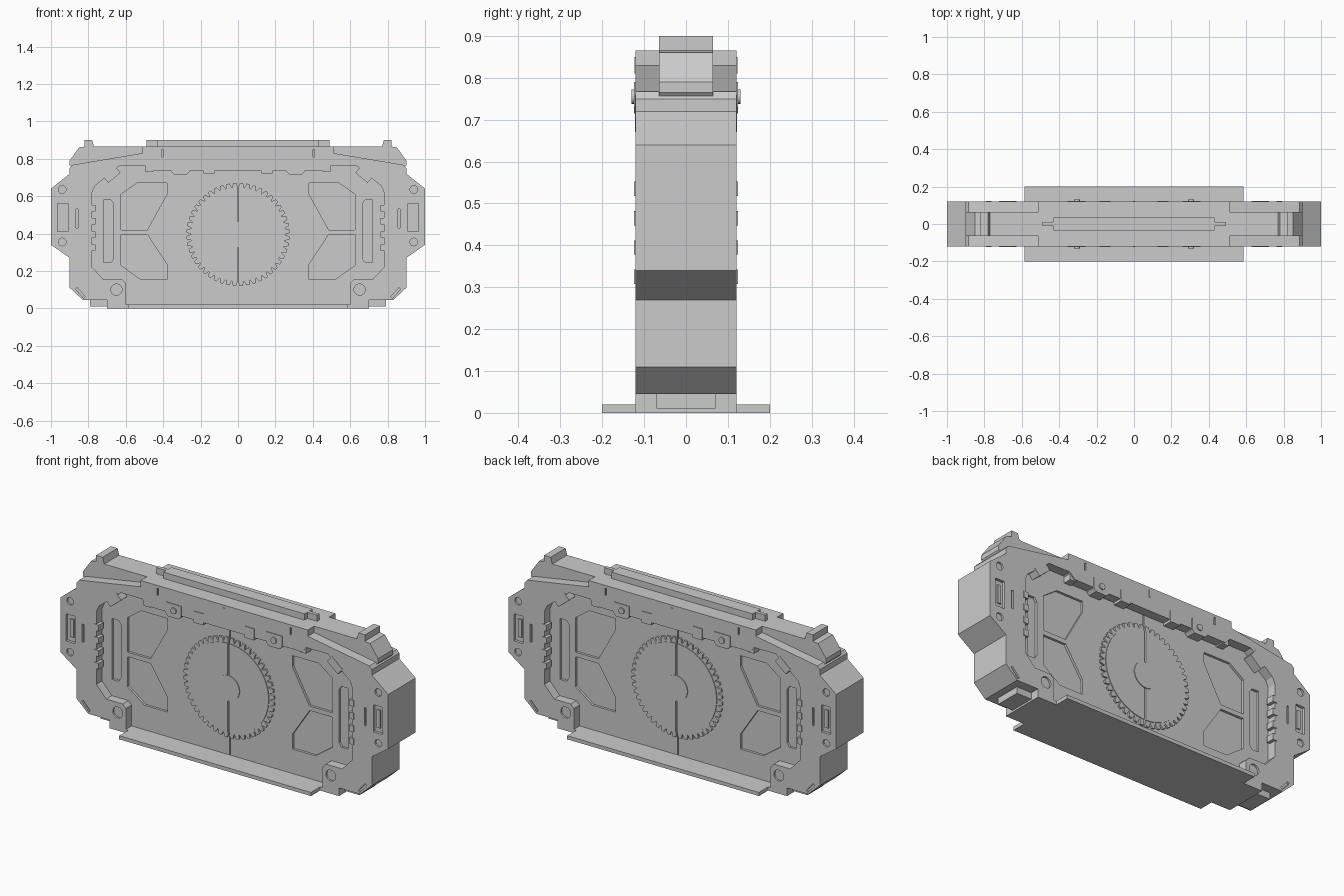
import bpy, bmesh
from math import sin, cos, pi, radians

if "Cube" in bpy.data.objects:
    bpy.data.objects.remove(bpy.data.objects["Cube"])


def prism(bm, pts, y0, y1):
    """Extrude an (x, z) outline from y0 to y1."""
    a = [bm.verts.new((x, y0, z)) for x, z in pts]
    b = [bm.verts.new((x, y1, z)) for x, z in pts]
    bm.faces.new(a)
    bm.faces.new(b[::-1])
    for i in range(len(a)):
        j = (i + 1) % len(a)
        bm.faces.new((a[i], b[i], b[j], a[j]))


def build(name, parts, mirror_x=False, mirror_y=False):
    """One object from (outline, y0, y1) parts, repeated on the mirrored sides."""
    bm = bmesh.new()
    for pts, y0, y1 in parts:
        for sx in ((1, -1) if mirror_x else (1,)):
            for sy in ((1, -1) if mirror_y else (1,)):
                prism(bm, [(x * sx, z) for x, z in pts], y0 * sy, y1 * sy)
    bmesh.ops.recalc_face_normals(bm, faces=bm.faces)
    me = bpy.data.meshes.new(name)
    bm.to_mesh(me)
    bm.free()
    ob = bpy.data.objects.new(name, me)
    bpy.context.collection.objects.link(ob)
    return ob


def cut(ob, cutter):
    """Subtract the cutter and bake the result."""
    mod = ob.modifiers.new("cut", 'BOOLEAN')
    mod.operation = 'DIFFERENCE'
    mod.solver = 'EXACT'
    mod.object = cutter
    dg = bpy.context.evaluated_depsgraph_get()
    me = bpy.data.meshes.new_from_object(ob.evaluated_get(dg))
    ob.modifiers.clear()
    ob.data = me


def whole(half):
    """Close a right-hand half outline with its mirror image."""
    return half + [(-x, z) for x, z in reversed(half) if x > 0]


def rect(x0, x1, z0, z1):
    return [(x0, z0), (x1, z0), (x1, z1), (x0, z1)]


def tilted(cx, cz, w, h, deg):
    c, s = cos(radians(deg)), sin(radians(deg))
    return [(cx + x * c - z * s, cz + x * s + z * c)
            for x, z in rect(-w / 2, w / 2, -h / 2, h / 2)]


def circle(cx, cz, r, n=24):
    return [(cx + r * cos(2 * pi * i / n), cz + r * sin(2 * pi * i / n)) for i in range(n)]


# Outer arch-shaped frame with side slots, bolt sockets and corner notches
frame = build("gate_frame", [(whole([
    (0, .735), (.47, .735), (.5, .765), (.63, .765), (.765, .655), (.78, .62),
    (.78, .22), (.72, .155), (.62, .155), (.6, .135), (.6, 0), (.7, 0), (.7, .045),
    (.83, .045), (.9, .11), (.9, .27), (1, .34), (1, .64), (.9, .72), (.9, .75),
    (.885, .767), (.51, .83), (.51, .865), (0, .865)]), -.12, .12)])
frame_cuts = [(rect(.91, .965, .41, .56), -.2, -.105),
              (rect(.855, .866, .43, .53), -.2, -.11),
              (circle(.94, .635, .021, 12), -.2, -.11),
              (circle(.94, .355, .021, 12), -.2, -.11),
              (circle(.65, .1, .03), -.2, -.11),
              (tilted(.843, .083, .065, .012, 48), -.2, -.11),
              (rect(.4, .41, .81, .85), -.2, -.11)]
cutter = build("frame_cutter", frame_cuts, True, True)
cut(frame, cutter)
bpy.data.objects.remove(cutter)

# Raised bars inside the side slots
build("slot_bars", [(rect(.925, .945, .435, .535), -.113, -.1)], True, True)

# Narrower upper core with end posts
build("upper_core", [(whole([
    (0, .74), (.88, .74), (.9, .765), (.9, .79), (.85, .86), (.82, .865), (.82, .9),
    (.78, .9), (.77, .865), (0, .865)]), -.065, .065)])

# Top ridge
build("top_ridge", [(rect(-.43, .43, .85, .9), -.035, .035),
                    (rect(-.49, .49, .85, .899), -.01, .01)])

# Sill and floor plate
build("sill", [(rect(-.6, .6, 0, .02), -.12, .12)])
build("floor_plate", [(rect(-.585, .585, 0, .02), -.2, .2)])

# Door panel with recessed polygons, side channels and centre seam
panel = build("door_panel", [(whole([
    (0, .01), (.79, .01), (.79, .64), (.66, .77), (0, .77)]), -.07, .07)])
cutter = build("panel_cutter", [
    ([(.625, .42), (.625, .61), (.54, .67), (.38, .67), (.38, .61), (.485, .42)], -.2, -.057),
    ([(.625, .395), (.485, .395), (.38, .235), (.38, .155), (.52, .155), (.625, .23)], -.2, -.057),
    ([(.72, .245), (.68, .245), (.665, .265), (.665, .56), (.68, .58), (.72, .58)], -.2, -.057),
], True, True)
cut(panel, cutter)
bpy.data.objects.remove(cutter)

# Toothed wheel with raised disc and hub, mirrored front and back
TEETH, CZ = 48, .395
gear = []
for i in range(TEETH):
    for f, r in ((0, .252), (.25, .276), (.7, .276), (.95, .252)):
        a = 2 * pi * (i + f) / TEETH
        gear.append((r * cos(a), CZ + r * sin(a)))
wheel = build("lock_wheel", [(gear, -.08, -.06)], False, True)
disc = build("lock_disc", [(circle(0, CZ, .245, 64), -.084, -.06)], False, True)
build("lock_hub", [(circle(0, CZ, .07, 32), -.088, -.06)], False, True)
seam = build("seam_cutter", [(rect(-.004, .004, .02, .735), -.2, -.063)], False, True)
for ob in (panel, wheel, disc):
    cut(ob, seam)
bpy.data.objects.remove(seam)

# Small latch blocks along the inner side walls
build("side_latches", [(rect(.763, .792, z - .017, z + .017), -.124, -.08)
                       for z in (.535, .465, .395, .325)], True, True)

# Lamp housings, tabs and corner clips under the top beam
build("lamp_housings", [([(.26, .79), (.26, .73), (.275, .715), (.34, .715), (.355, .73),
                          (.355, .79)], -.124, -.07)], True, True)
build("lamps", [(circle(.305, .755, .017, 16), -.13, -.1)], True, True)
build("beam_tabs", [(rect(.125, .185, .722, .785), -.124, -.07),
                    (rect(.455, .495, .728, .765), -.115, -.07)], True, True)
build("corner_clips", [(tilted(.675, .715, .085, .045, -40), -.122, -.07)], True, True)
build("centre_pin", [(rect(-.006, .006, .81, .85), -.123, -.1)], False, True)
